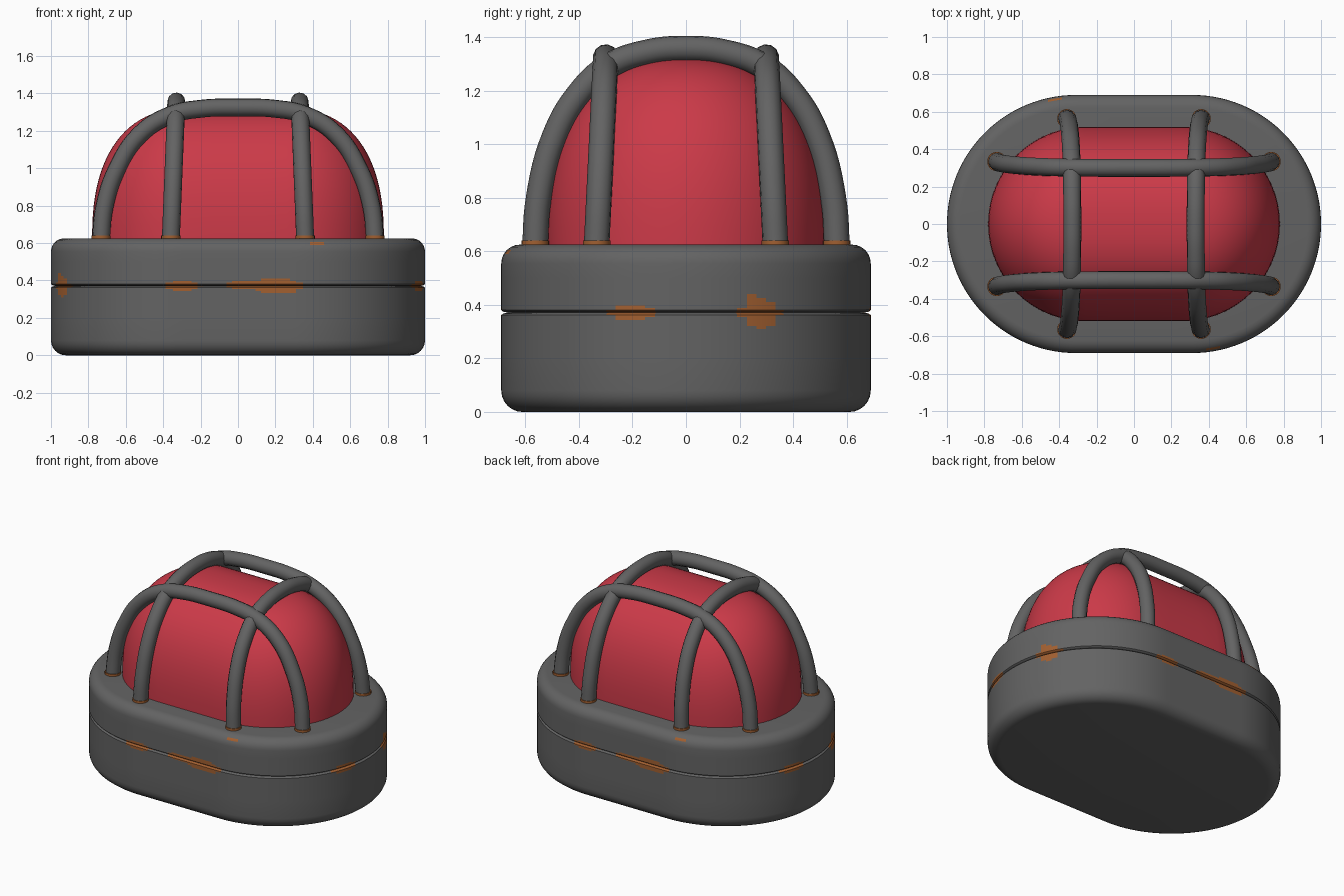
import bpy, bmesh, math
from mathutils import Vector

if "Cube" in bpy.data.objects:
    bpy.data.objects.remove(bpy.data.objects["Cube"])


def material(name, rgb):
    m = bpy.data.materials.new(name)
    m.diffuse_color = (*rgb, 1)
    m.use_nodes = True
    m.node_tree.nodes["Principled BSDF"].inputs["Base Color"].default_value = m.diffuse_color
    return m


GREY = material("dark grey metal", (0.125, 0.125, 0.125))
RED = material("red glass", (0.60, 0.042, 0.065))
RUST = material("rust orange", (0.36, 0.115, 0.03))

# Rust blotches on the housing: x, y, z, width radius, height radius
BLOTCHES = [(-0.30, -0.69, 0.37, 0.10, 0.026), (0.21, -0.69, 0.37, 0.14, 0.040),
            (0.07, -0.69, 0.375, 0.14, 0.024), (0.94, 0.28, 0.37, 0.08, 0.055),
            (0.945, 0.25, 0.40, 0.03, 0.045), (0.97, -0.20, 0.37, 0.09, 0.030),
            (0.42, -0.68, 0.60, 0.035, 0.018)]
BLOTCHES += [(-x, -y, z, w, h) for x, y, z, w, h in BLOTCHES]


def is_rust(p):
    return any(((p.x - x) ** 2 + (p.y - y) ** 2) / w ** 2 + ((p.z - z) / h) ** 2 < 1
               for x, y, z, w, h in BLOTCHES)


def stadium(r, flat, arc=56, straight=20):
    """Outline of a rounded-end slot, counter-clockwise."""
    pts = []
    for s in (1, -1):
        for i in range(arc + 1):
            a = -math.pi / 2 + math.pi * i / arc
            pts.append((s * (flat + r * math.cos(a)), s * r * math.sin(a)))
        for i in range(1, straight):
            pts.append((s * flat * (1 - 2 * i / straight), s * r))
    return pts


def loft(name, profile, flat, mats, rusty=False, arc=56, straight=20):
    """Stack slot outlines given as (radius, z) and cap both ends."""
    bm = bmesh.new()
    rings = [[bm.verts.new((x, y, z)) for x, y in stadium(r, flat, arc, straight)]
             for r, z in profile]
    n = len(rings[0])
    for a, b in zip(rings, rings[1:]):
        for i in range(n):
            j = (i + 1) % n
            bm.faces.new((a[i], a[j], b[j], b[i]))
    bm.faces.new(rings[0][::-1])
    bm.faces.new(rings[-1])
    if rusty:
        for f in bm.faces:
            f.material_index = int(is_rust(f.calc_center_median()))
    me = bpy.data.meshes.new(name)
    bm.to_mesh(me)
    bm.free()
    ob = bpy.data.objects.new(name, me)
    bpy.context.collection.objects.link(ob)
    for m in mats:
        me.materials.append(m)
    smooth(ob)
    return ob


def smooth(ob):
    bpy.ops.object.select_all(action='DESELECT')
    ob.select_set(True)
    bpy.context.view_layer.objects.active = ob
    bpy.ops.object.shade_smooth_by_angle(angle=math.radians(40))


def corner(r, z, rad, a0, a1, steps=6):
    """Rounded corner of a profile around (r, z)."""
    return [(r + rad * math.cos(math.radians(a0 + (a1 - a0) * i / steps)),
             z + rad * math.sin(math.radians(a0 + (a1 - a0) * i / steps)))
            for i in range(steps + 1)]


# Housing: lower tub and upper collar, meeting at a narrow groove
lower = corner(0.61, 0.08, 0.08, -90, 0)
lower += [(0.69, z) for z in (0.2, 0.31, 0.322, 0.334, 0.344, 0.354, 0.362)]
lower += [(0.682, 0.368), (0.665, 0.371)]
loft("lower_housing", lower, 0.31, [GREY, RUST], rusty=True)

upper = [(0.665, 0.371), (0.682, 0.374)]
upper += [(0.69, z) for z in (0.381, 0.389, 0.398, 0.41, 0.425, 0.44, 0.5)]
upper += corner(0.62, 0.555, 0.07, 0, 90)
loft("upper_housing", upper, 0.31, [GREY, RUST], rusty=True)

# Glass dome: slot-shaped, with a full super-elliptic profile
dome = [(0.52, 0.60)]
for i in range(24):
    a = math.pi / 2 * i / 24
    dome.append((0.52 * math.cos(a) ** (2 / 2.4), 0.62 + 0.70 * math.sin(a) ** (2 / 2.4)))
dome.append((0.012, 1.32))
loft("glass_dome", dome, 0.26, [RED], arc=32, straight=4)


def bar(name, half, place):
    """Round bar along a mirrored half path of (distance, z) points."""
    path = half + [(-d, z) for d, z in half[-2::-1]]
    cu = bpy.data.curves.new(name, 'CURVE')
    cu.dimensions = '3D'
    cu.bevel_depth = 0.048
    cu.bevel_resolution = 4
    cu.resolution_u = 6
    cu.use_fill_caps = True
    sp = cu.splines.new('BEZIER')
    sp.bezier_points.add(len(path) - 1)
    for p, (d, z) in zip(sp.bezier_points, path):
        p.co = place(d, z)
        p.handle_left_type = p.handle_right_type = 'AUTO'
    cu.materials.append(GREY)
    ob = bpy.data.objects.new(name, cu)
    bpy.context.collection.objects.link(ob)
    bpy.ops.object.select_all(action='DESELECT')
    ob.select_set(True)
    bpy.context.view_layer.objects.active = ob
    bpy.ops.object.convert(target='MESH')
    smooth(bpy.context.view_layer.objects.active)
    # Rust ring around each foot
    for end in (1, -1):
        x, y, _ = place(end * (half[0][0] - 0.002), 0.62)
        bpy.ops.mesh.primitive_cylinder_add(vertices=20, radius=0.0515, depth=0.04,
                                            location=(x, y, 0.62))
        foot = bpy.context.object
        foot.name = name + "_rust_ring"
        foot.data.materials.append(RUST)
        smooth(foot)


# Guard cage: two bars across and two bars along, leaning slightly inwards
ACROSS = [(0.565, 0.60), (0.55, 0.80), (0.49, 1.03), (0.405, 1.18),
          (0.29, 1.29), (0.15, 1.342), (0, 1.357)]
ALONG = [(0.735, 0.60), (0.713, 0.80), (0.65, 0.99), (0.525, 1.18),
         (0.36, 1.285), (0.20, 1.318), (0, 1.325)]
for s, side in ((-1, "left"), (1, "right")):
    bar("cross_bar_" + side, ACROSS,
        lambda d, z: Vector((s * (0.36 - 0.03 * (z - 0.6) / 0.75), d, z)))
for s, side in ((-1, "front"), (1, "back")):
    bar("long_bar_" + side, ALONG,
        lambda d, z: Vector((d, s * (0.335 - 0.035 * (z - 0.6) / 0.72), z)))
